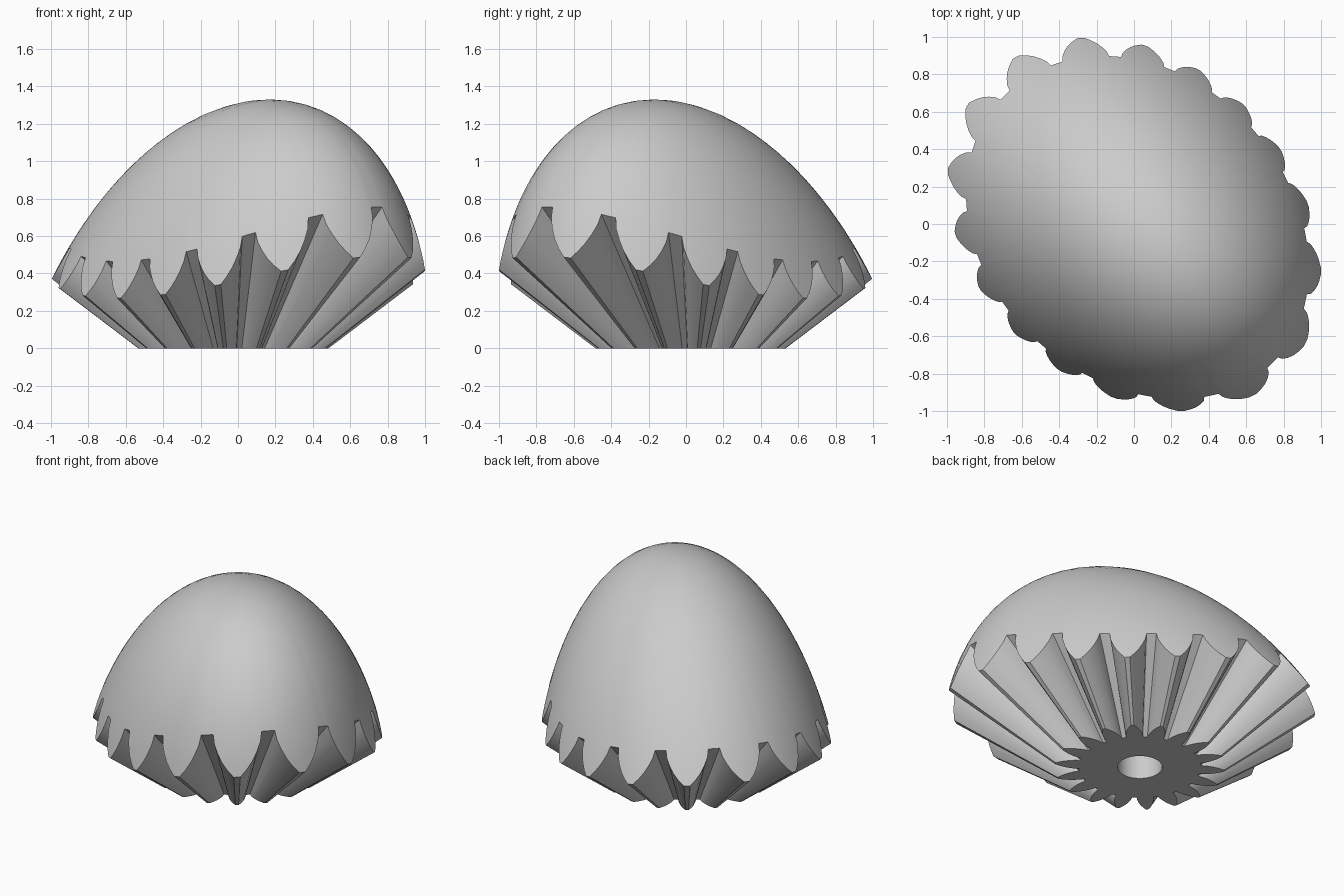
import bpy, bmesh
from math import radians, cos, sin, sqrt, pi
from mathutils import Vector, Matrix

if "Cube" in bpy.data.objects:
    bpy.data.objects.remove(bpy.data.objects["Cube"], do_unlink=True)

TEETH = 18
TIP, ROOT, HOLE = 0.51, 0.367, 0.135     # radii on the base plane
HOLE_DEPTH = 0.6
APEX = Vector((-0.035, 0, -0.386))       # point where all the ribs converge
CENTRE = Vector((-0.18, 0, -0.416))      # centre of the leaning ellipsoid
AXES = Vector((1.28, 0.94, 1.746))
LEAN = 0.24
# tooth flank: fraction of tooth height, half angle in degrees
FLANK = [(0, 7.9), (0.2, 7.3), (0.4, 6.1), (0.6, 4.7), (0.8, 3.0), (1, 1.0)]


def to_unit(p, is_point):
    """Map the leaning ellipsoid to a unit sphere."""
    q = p - CENTRE if is_point else p
    return Vector(((q.x - LEAN * q.z) / AXES.x, q.y / AXES.y, q.z / AXES.z))


def on_dome(p):
    """Push a base plane point away from the apex until it meets the dome."""
    ray = p - APEX
    o, d = to_unit(APEX, True), to_unit(ray, False)
    a, b, c = d.dot(d), o.dot(d), o.dot(o) - 1
    return APEX + ray * ((-b + sqrt(b * b - a * c)) / a)


def polar(r, angle, z=0):
    return Vector((APEX.x + r * cos(angle), r * sin(angle), z))


# toothed outline on the base plane
outline = []
for i in range(TEETH):
    mid = (i + 0.5) * 2 * pi / TEETH
    rise = [(f, -a) for f, a in FLANK]
    for f, a in rise + [(f, -a) for f, a in reversed(rise)]:
        outline.append((ROOT + (TIP - ROOT) * f, mid + radians(a)))


def ring_points(radius, z=0):
    return [polar(radius, a, z) for r, a in outline]


edge = [polar(r, a) for r, a in outline]
core = ring_points(ROOT * 0.92)

# rings run from the hole, over the base and ribs, up to the crown
rings = [ring_points(HOLE, HOLE_DEPTH), ring_points(HOLE), edge]
for k in range(5):
    rings.append([on_dome(e.lerp(c, k / 4)) for e, c in zip(edge, core)])
for k in range(1, 16):
    rings.append([on_dome(p) for p in ring_points(ROOT * 0.92 * (1 - k / 16))])

bm = bmesh.new()
rows = [[bm.verts.new(p) for p in ring] for ring in rings]
n = len(outline)
for low, high in zip(rows, rows[1:]):
    for j in range(n):
        k = (j + 1) % n
        bm.faces.new((low[j], low[k], high[k], high[j]))

# close the crown and the blind end of the hole
crown = bm.verts.new(on_dome(polar(0, 0)))
for j in range(n):
    bm.faces.new((rows[-1][j], rows[-1][(j + 1) % n], crown))
bm.faces.new(rows[0])
bmesh.ops.recalc_face_normals(bm, faces=bm.faces)
bm.transform(Matrix.Rotation(radians(-45), 4, 'Z'))

mesh = bpy.data.meshes.new("ribbed_dome")
bm.to_mesh(mesh)
bm.free()
dome = bpy.data.objects.new("ribbed_dome", mesh)
bpy.context.collection.objects.link(dome)

# plain grey
grey = bpy.data.materials.new("light_grey")
grey.use_nodes = True
colour = (0.6, 0.6, 0.6, 1)
grey.diffuse_color = colour
grey.node_tree.nodes["Principled BSDF"].inputs["Base Color"].default_value = colour
mesh.materials.append(grey)

bpy.ops.object.select_all(action='DESELECT')
dome.select_set(True)
bpy.context.view_layer.objects.active = dome
bpy.ops.object.shade_smooth_by_angle(angle=radians(25))
